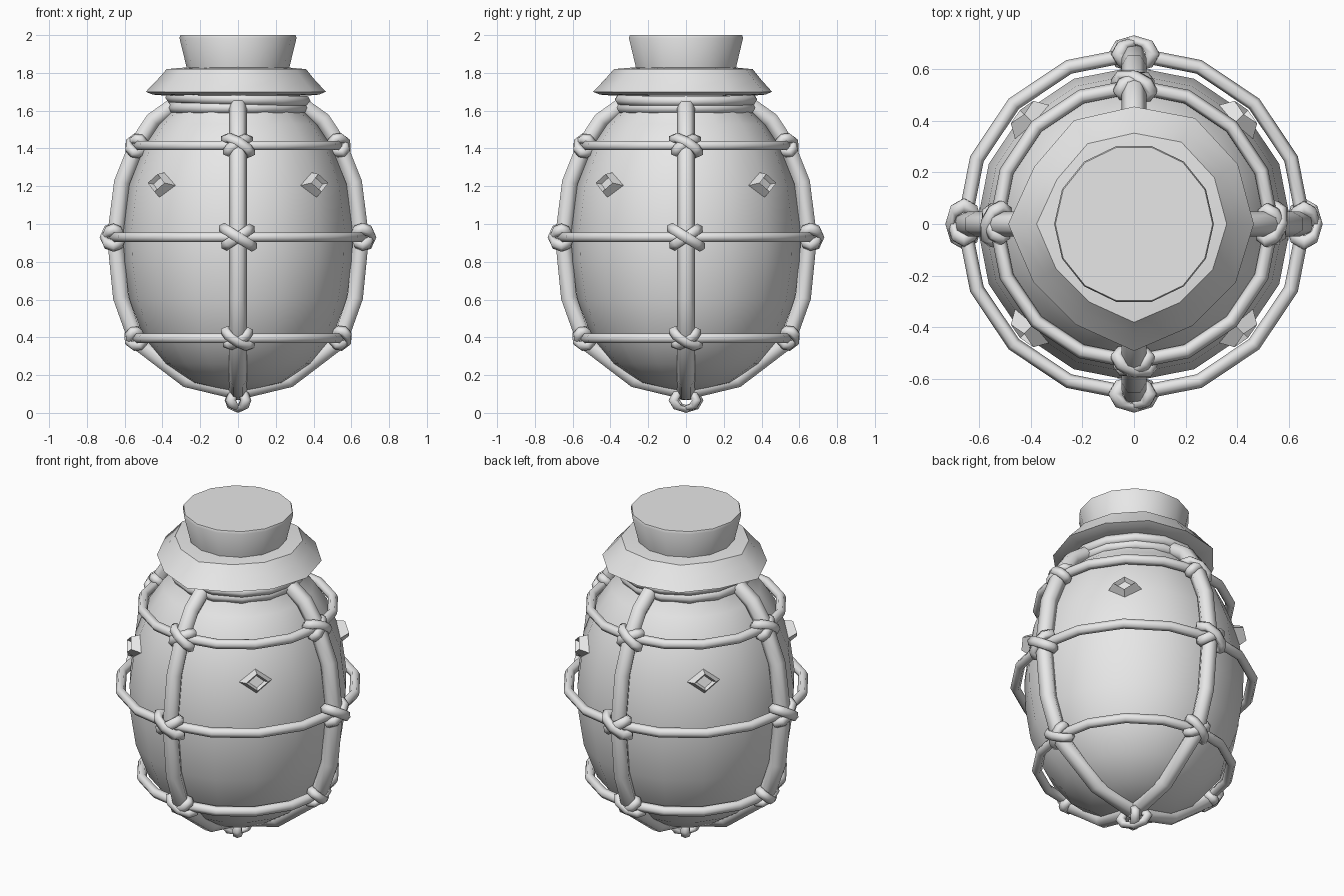
import bpy, bmesh
from math import sin, cos, pi, radians
from mathutils import Matrix, Vector

if "Cube" in bpy.data.objects:
    bpy.data.objects.remove(bpy.data.objects["Cube"])

GREY = (0.8, 0.8, 0.8, 1)
mat = bpy.data.materials.new("plain grey")
mat.use_nodes = True
mat.diffuse_color = GREY
bsdf = next(n for n in mat.node_tree.nodes if n.type == 'BSDF_PRINCIPLED')
bsdf.inputs["Base Color"].default_value = GREY


def finish(name, bm, angle, matrix=None):
    """Turn a bmesh into a shaded object."""
    bmesh.ops.remove_doubles(bm, verts=bm.verts, dist=0.0001)
    if matrix:
        bm.transform(matrix)
    bmesh.ops.recalc_face_normals(bm, faces=bm.faces)
    mesh = bpy.data.meshes.new(name)
    bm.to_mesh(mesh)
    bm.free()
    mesh.materials.append(mat)
    obj = bpy.data.objects.new(name, mesh)
    bpy.context.collection.objects.link(obj)
    bpy.ops.object.select_all(action='DESELECT')
    obj.select_set(True)
    bpy.context.view_layer.objects.active = obj
    bpy.ops.object.shade_smooth_by_angle(angle=radians(angle))
    return obj


def bridge(bm, rings, wrap_rings):
    """Join consecutive closed rings of vertices with quads."""
    n = len(rings[0])
    for k in range(len(rings) if wrap_rings else len(rings) - 1):
        a, b = rings[k], rings[(k + 1) % len(rings)]
        for i in range(n):
            j = (i + 1) % n
            bm.faces.new((a[i], a[j], b[j], b[i]))


def lathe(name, profile, segs, closed=False, angle=40, wobble=None, matrix=None):
    """Spin (radius, z) points round z; open profiles are capped."""
    bm = bmesh.new()
    rings = []
    for r, z in profile:
        ring = []
        for i in range(segs):
            t, f = 2 * pi * i / segs, wobble[i] if wobble else 1
            ring.append(bm.verts.new((r * f * cos(t), r * f * sin(t), z)))
        rings.append(ring)
    bridge(bm, rings, closed)
    if not closed:
        bm.faces.new(rings[0])
        bm.faces.new(rings[-1])
    return finish(name, bm, angle, matrix)


def hoop(name, radius, z, thick, segs, sides=6, matrix=None):
    pts = [(radius + thick * cos(2 * pi * k / sides), z + thick * sin(2 * pi * k / sides))
           for k in range(sides)]
    return lathe(name, pts, segs, True, 80, None, matrix)


def surface_frame(turn, tilt, r, z):
    """Frame on the pot: x sideways, y up along it, z outward."""
    t, e = radians(turn), radians(tilt)
    side = Vector((-sin(t), cos(t), 0))
    out = Vector((cos(t) * cos(e), sin(t) * cos(e), sin(e)))
    up = out.cross(side)
    m = Matrix((side, up, out)).transposed().to_4x4()
    m.translation = (r * cos(t), r * sin(t), z)
    return m


# Pot body
lathe("pot_body", [(0.06, 0.12), (0.24, 0.16), (0.39, 0.26), (0.5, 0.4), (0.575, 0.6),
                   (0.605, 0.8), (0.61, 0.97), (0.58, 1.2), (0.5, 1.41), (0.42, 1.53),
                   (0.34, 1.61), (0.32, 1.72)], 16)

# Cloth cover with an uneven rim
rim = [1.0, 1.0, 1.02, 0.98, 1.0, 0.96, 1.05, 0.97, 0.97, 1.06, 0.98, 0.98]
lathe("cloth_cover", [(0.25, 1.68), (0.37, 1.68), (0.43, 1.685), (0.465, 1.7), (0.405, 1.765),
                      (0.36, 1.82), (0.25, 1.83)], 12, wobble=rim)

# Stopper
lathe("stopper", [(0.265, 1.8), (0.31, 1.985), (0.305, 2.0)], 14)

# Neck binding, two turns of cord
hoop("neck_cord_lower", 0.345, 1.615, 0.032, 14)
hoop("neck_cord_upper", 0.355, 0, 0.03, 14,
     matrix=Matrix.Translation((0, 0, 1.66)) @ Matrix.Rotation(radians(1.5), 4, 'Y'))

# Net: level hoops (radius, height, surface tilt)
levels = [("upper", 0.535, 1.415, 28), ("middle", 0.66, 0.93, 0), ("lower", 0.54, 0.395, -28)]
for label, r, z, tilt in levels:
    hoop(label + "_hoop", r, z, 0.028, 16)

# Net: upright ropes, each running under the pot and up the far side
half = [(0.35, 1.62), (0.45, 1.55), (0.535, 1.42), (0.615, 1.22), (0.652, 0.93),
        (0.62, 0.61), (0.54, 0.38), (0.27, 0.175), (0.0, 0.11)]
path = [Vector((x, 0, z)) for x, z in half]
path += [Vector((-p.x, 0, p.z)) for p in reversed(path[:-1])]


def rope(name, turn, thick=0.048, sides=6):
    bm = bmesh.new()
    rings = []
    for k, p in enumerate(path):
        d = (path[min(k + 1, len(path) - 1)] - path[max(k - 1, 0)]).normalized()
        across = Vector((0, 1, 0))
        normal = across.cross(d)
        rings.append([bm.verts.new(p + thick * (across * cos(2 * pi * i / sides)
                                                + normal * sin(2 * pi * i / sides)))
                      for i in range(sides)])
    bridge(bm, rings, False)
    bm.faces.new(rings[0])
    bm.faces.new(rings[-1])
    finish(name, bm, 65, Matrix.Rotation(radians(turn), 4, 'Z'))


rope("side_rope", 0)
rope("front_back_rope", 90)


# Knots: two slanted loops crossing over each joint
def knot(name, frame, size=1):
    for label, slant, radius in (("over", -32, 0.086), ("under", 34, 0.074)):
        m = (frame @ Matrix.Rotation(radians(slant), 4, 'Z')
             @ Matrix.Diagonal((size, size, 0.62 * size, 1)) @ Matrix.Rotation(pi / 2, 4, 'X'))
        hoop(name + "_" + label, radius, 0, 0.031, 8, 6, m)


sides = [("left", 0), ("back", 90), ("right", 180), ("front", 270)]
for side, turn in sides:
    for label, r, z, tilt in levels:
        knot(f"{side}_{label}_knot", surface_frame(turn, tilt, r, z), 0.9 if tilt else 1.0)
knot("bottom_knot", surface_frame(0, -90, 0, 0.067), 0.92)

# Diamond studs between the upright ropes
for side, turn in sides:
    bm = bmesh.new()
    bmesh.ops.create_cone(bm, cap_ends=True, segments=4, radius1=0.095, radius2=0.062, depth=0.06)
    top = max(bm.faces, key=lambda f: f.calc_center_median().z)
    bmesh.ops.inset_individual(bm, faces=[top], thickness=0.018, depth=-0.025)
    finish(side + "_stud", bm, 20, surface_frame(turn + 45, 14, 0.585, 1.21)
           @ Matrix.Diagonal((1, 0.78, 1, 1)))
